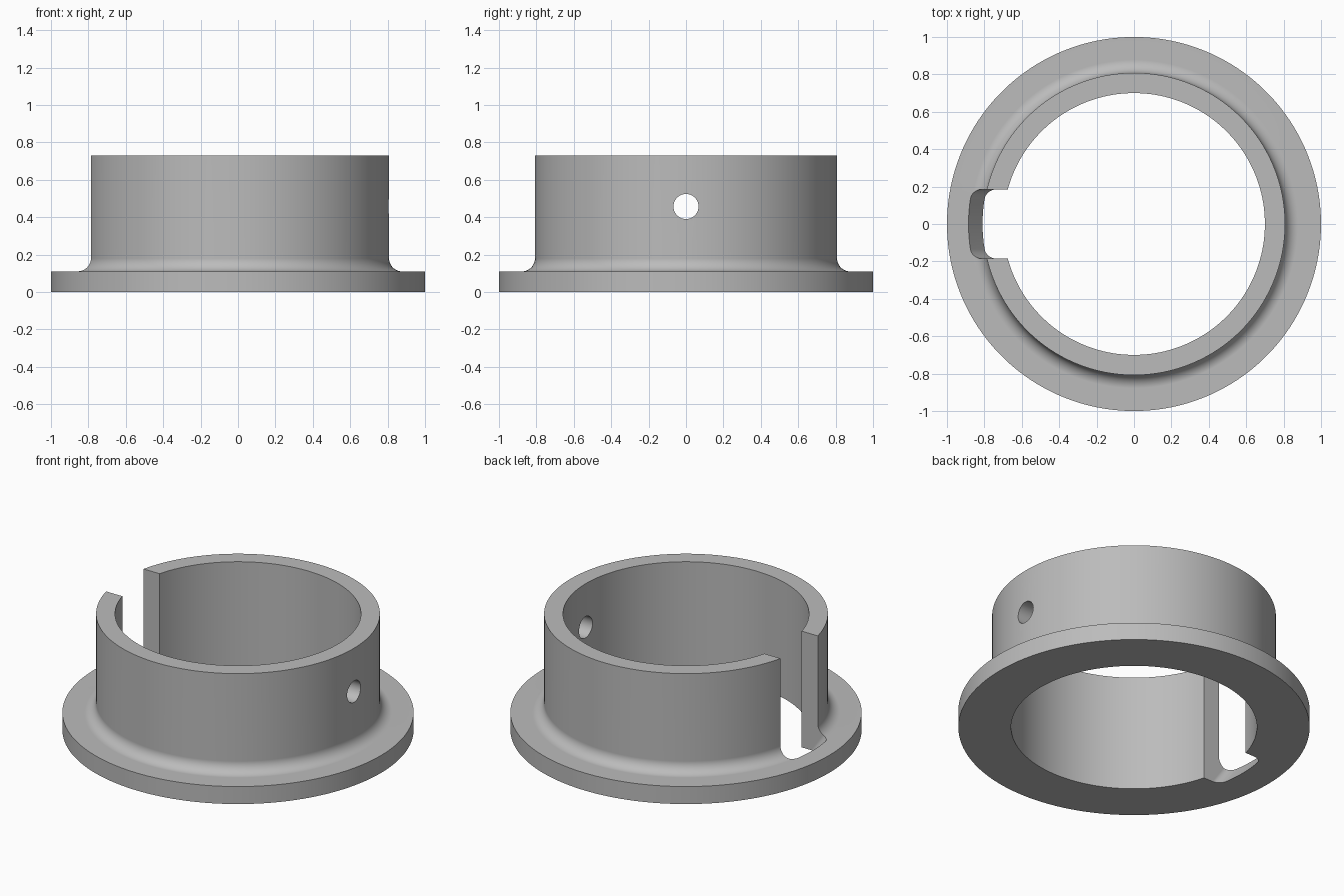
import bpy, bmesh, math

cube = bpy.data.objects.get("Cube")
if cube:
    bpy.data.objects.remove(cube, do_unlink=True)

BORE, WALL, FLANGE = 0.70, 0.808, 1.0
BASE, HEIGHT, FILLET = 0.11, 0.73, 0.07
SLOT, CORNER = 0.185, 0.05


def new_object(name, bm):
    bmesh.ops.recalc_face_normals(bm, faces=bm.faces)
    mesh = bpy.data.meshes.new(name)
    bm.to_mesh(mesh)
    bm.free()
    obj = bpy.data.objects.new(name, mesh)
    bpy.context.collection.objects.link(obj)
    return obj


def lathe(name, profile, steps):
    bm = bmesh.new()
    rings = []
    for r, z in profile:
        angles = [math.tau * (i + 0.5) / steps for i in range(steps)]
        rings.append([bm.verts.new((r * math.cos(a), r * math.sin(a), z)) for a in angles])
    for a, b in zip(rings, rings[1:] + rings[:1]):
        for i in range(steps):
            j = (i + 1) % steps
            bm.faces.new((a[i], a[j], b[j], b[i]))
    return new_object(name, bm)


def slot_outline(r):
    # Rounded rectangle whose outer end follows the radius r
    half = []
    for i in range(4):
        half.append((0.15 * i / 4 * 0.9, 0))
    for i in range(9):
        a = math.pi / 2 * i / 8
        half.append((SLOT - CORNER + CORNER * math.sin(a), CORNER * (1 - math.cos(a))))
    upper = [(-math.sqrt(r * r - y * y) + inset, y) for y, inset in half]
    lower = [(x, -y) for x, y in reversed(upper[1:])]
    return [(-0.4, -SLOT)] + lower + upper + [(-0.4, SLOT)]


def slot_cutter():
    bm = bmesh.new()
    slope = 0.075 / BASE
    rings = []
    for z, r in ((-0.02, 0.81 - 0.02 * slope), (BASE, 0.885), (1, 0.885)):
        rings.append([bm.verts.new((x, y, z)) for x, y in slot_outline(r)])
    n = len(rings[0])
    for a, b in zip(rings, rings[1:]):
        for i in range(n):
            j = (i + 1) % n
            bm.faces.new((a[i], a[j], b[j], b[i]))
    bm.faces.new(rings[0])
    bm.faces.new(rings[-1])
    return new_object("slot_cutter", bm)


def hole_cutter():
    bm = bmesh.new()
    bmesh.ops.create_cone(bm, cap_ends=True, segments=48, radius1=0.067, radius2=0.067, depth=0.5)
    obj = new_object("hole_cutter", bm)
    obj.rotation_euler = (0, math.pi / 2, 0)
    obj.location = (0.75, 0, 0.457)
    return obj


# Sleeve and flange joined by a concave fillet
profile = [(BORE, 0), (FLANGE, 0), (FLANGE, BASE)]
for i in range(13):
    a = math.pi / 2 * i / 12
    profile.append((WALL + FILLET * (1 - math.sin(a)), BASE + FILLET * (1 - math.cos(a))))
profile += [(WALL, HEIGHT), (BORE, HEIGHT)]
collar = lathe("flanged_collar", profile, 144)

bpy.ops.object.select_all(action='DESELECT')
bpy.context.view_layer.objects.active = collar
collar.select_set(True)

# Side slot and pin hole
for cutter in (slot_cutter(), hole_cutter()):
    cutter.hide_render = True
    bpy.context.view_layer.update()
    mod = collar.modifiers.new("cut", 'BOOLEAN')
    mod.operation = 'DIFFERENCE'
    mod.solver = 'EXACT'
    mod.object = cutter
    bpy.ops.object.modifier_apply(modifier=mod.name)
    bpy.data.objects.remove(cutter, do_unlink=True)

# Plain grey finish
grey = bpy.data.materials.new("plain_grey")
grey.use_nodes = True
colour = (0.5, 0.5, 0.5, 1)
grey.diffuse_color = colour
grey.node_tree.nodes["Principled BSDF"].inputs["Base Color"].default_value = colour
collar.data.materials.clear()
collar.data.materials.append(grey)
for face in collar.data.polygons:
    face.material_index = 0

bpy.ops.object.shade_smooth_by_angle(angle=math.radians(30))
weighted = collar.modifiers.new("clean_shading", 'WEIGHTED_NORMAL')
weighted.keep_sharp = True
